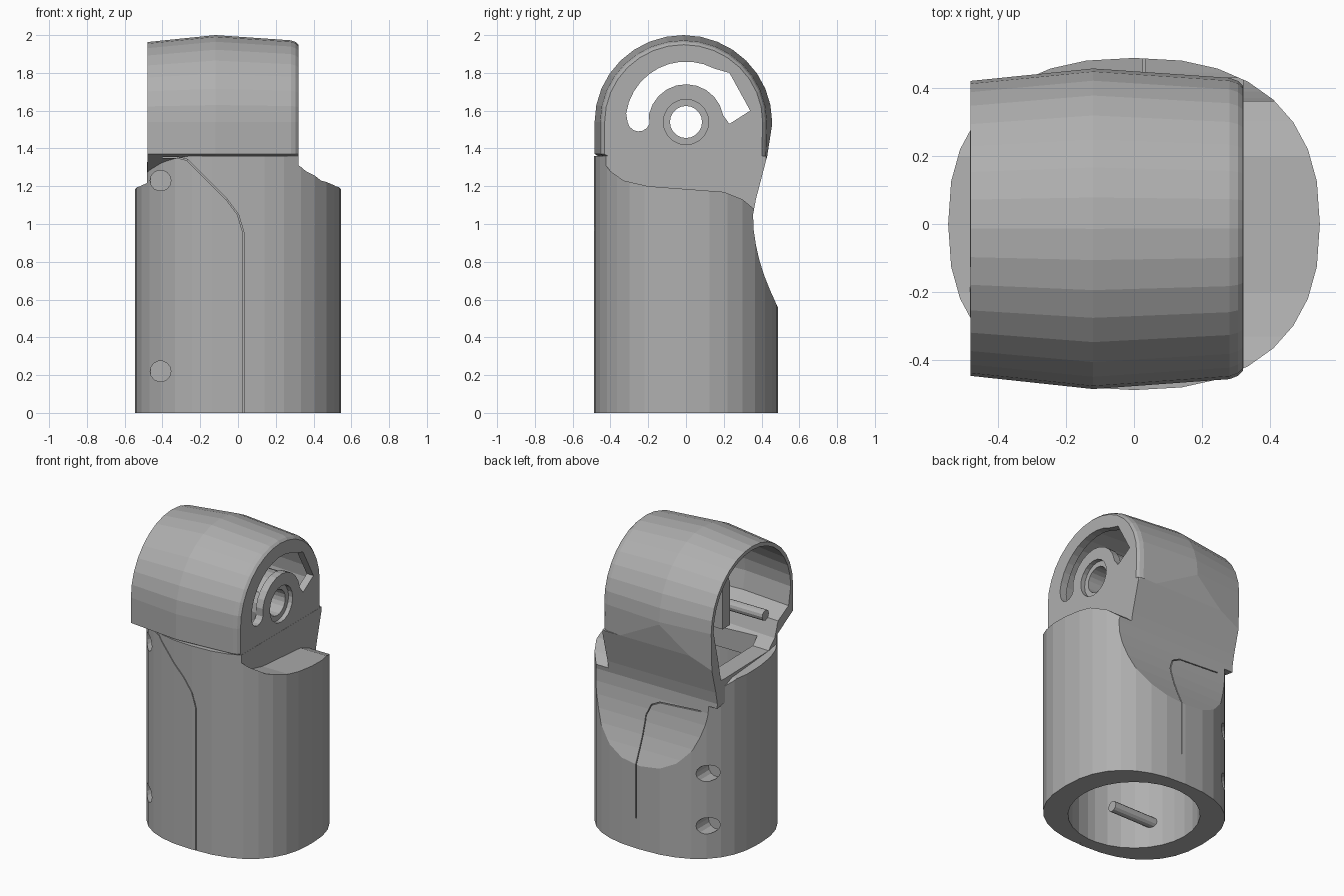
import bpy, bmesh, math
from mathutils import Vector

if "Cube" in bpy.data.objects:
    bpy.data.objects.remove(bpy.data.objects["Cube"], do_unlink=True)

grey = bpy.data.materials.new("plain_grey")
grey.use_nodes = True
colour = (0.43, 0.43, 0.43, 1)
grey.diffuse_color = colour
grey.node_tree.nodes["Principled BSDF"].inputs["Base Color"].default_value = colour

AXIS_Z = 1.54       # height of the pivot axis
HALF_W = 0.545      # body half width
HALF_D = 0.487      # body half depth
POWER = 2.4         # squareness of the body outline


def loft(name, rings):
    """Closed solid through rings of equal point count."""
    bm = bmesh.new()
    rows = [[bm.verts.new(p) for p in ring] for ring in rings]
    n = len(rows[0])
    for a, b in zip(rows, rows[1:]):
        for i in range(n):
            bm.faces.new((a[i], a[(i + 1) % n], b[(i + 1) % n], b[i]))
    bm.faces.new(rows[0])
    bm.faces.new(rows[-1])
    bmesh.ops.recalc_face_normals(bm, faces=bm.faces)
    mesh = bpy.data.meshes.new(name)
    bm.to_mesh(mesh)
    bm.free()
    mesh.materials.append(grey)
    ob = bpy.data.objects.new(name, mesh)
    bpy.context.collection.objects.link(ob)
    return ob


def along_x(name, profile, x0, x1):
    return loft(name, [[(x, y, z) for y, z in profile] for x in (x0, x1)])


def along_y(name, profile, y0, y1):
    return loft(name, [[(x, y, z) for x, z in profile] for y in (y0, y1)])


def along_z(name, profile, z0, z1):
    return loft(name, [[(x, y, z) for x, y in profile] for z in (z0, z1)])


def arc(cx, cy, r, a0, a1, n):
    angles = [math.radians(a0 + (a1 - a0) * i / n) for i in range(n + 1)]
    return [(cx + r * math.cos(a), cy + r * math.sin(a)) for a in angles]


def circle(cx, cy, r, n):
    return arc(cx, cy, r, 0, 360, n)[:-1]


def box(name, x0, x1, y0, y1, z0, z1):
    return along_z(name, [(x0, y0), (x1, y0), (x1, y1), (x0, y1)], z0, z1)


def soften(v):
    return math.copysign(abs(v) ** (2 / POWER), v)


def body_depth(x):
    """Half depth of the body outline at x."""
    return HALF_D * (1 - abs(x / HALF_W) ** POWER) ** (1 / POWER)


def flat_circle(r, low, high):
    """Circle cut by flats at y = low and y = high."""
    a, b = (math.degrees(math.asin(v / r)) for v in (low, high))
    return arc(0, 0, r, a, b, 14) + arc(0, 0, r, 180 - b, 180 - a, 14)


def combine(target, tool, operation):
    mod = target.modifiers.new(operation, 'BOOLEAN')
    mod.operation = operation
    mod.solver = 'EXACT'
    mod.object = tool
    bpy.context.view_layer.objects.active = target
    bpy.ops.object.modifier_apply(modifier=mod.name)
    bpy.data.objects.remove(tool, do_unlink=True)


def cut(tool):
    combine(housing, tool, 'DIFFERENCE')


def add(tool):
    combine(housing, tool, 'UNION')


def barrel(name, sections, inset, lower):
    """Bulged barrel lying along x, each section scaled in y and above the axis."""
    profile = [(y * (0.47 - inset) - 0.014, AXIS_Z + z * (0.46 - inset))
               for y, z in arc(0, 0, 1, 0, 180, 16)] + lower
    return loft(name, [[(x, y * s, AXIS_Z + (z - AXIS_Z) * (s if z > AXIS_Z else 1))
                        for y, z in profile] for x, s in sections])


# Lower sleeve with a squarish round outline, joined to the barrel head
outline = [(HALF_W * soften(x), HALF_D * soften(y)) for x, y in circle(0, 0, 1, 32)]
housing = along_z("housing", outline, 0, 1.36)
add(barrel("barrel", [(-0.48, 0.92), (-0.12, 1), (0.28, 0.94), (0.305, 0.92), (0.32, 0.89)], 0,
           [(-0.484, 1.37), (-0.2, 1.22), (0.2, 1.1), (0.3, 1.03), (0.44, 1.01)]))

# Sloping shoulders either side of the barrel
shoulder = [(-0.7, 1.45), (-0.44, 1.33), (-0.4, 1.28), (-0.33, 1.23), (-0.2, 1.2), (0.2, 1.17),
            (0.3, 1.13), (0.42, 1.03), (0.7, 1.03), (0.7, 2.2), (-0.7, 2.2)]
cut(along_x("left_shoulder_cutter", shoulder, 0.321, 0.8))
cut(along_x("right_shoulder_cutter", shoulder, -0.8, -0.481))

# Concave back
cut(along_x("scoop_cutter",
            [(0.9, 1.52), (0.455, 1.52), (0.43, 1.36), (0.37, 1.13), (0.355, 1.05), (0.358, 0.97),
             (0.37, 0.89), (0.388, 0.81), (0.413, 0.73), (0.445, 0.65), (0.49, 0.55), (0.9, 0.2)],
            -0.8, 0.8))

# Bore, linking passage and barrel cavity
cut(along_z("bore", flat_circle(0.4, -0.399, 0.399), -0.1, 0.53))
cut(along_z("upper_bore", flat_circle(0.4, -0.399, 0.31), 0.5, 1.1))
cut(box("passage", -0.36, 0.25, -0.24, 0.28, 1.05, 1.25))
cut(barrel("cavity", [(-0.6, 0.9), (-0.12, 1), (0.27, 0.94)], 0.03,
           [(-0.43, 1.42), (-0.31, 1.36), (-0.27, 1.26), (-0.2, 1.2), (0.34, 1.19), (0.38, 1.36)]))

# Pivot boss and curved slot in the closed end
add(along_x("pivot_boss", circle(0, AXIS_Z, 0.19, 20), 0.08, 0.3))
cut(along_x("pivot_hole", circle(0, AXIS_Z, 0.085, 20), -0.1, 0.5))
cut(along_x("pivot_recess", circle(0, AXIS_Z, 0.12, 20), 0.29, 0.5))
slot = (arc(0, AXIS_Z, 0.32, 172, 62, 10) + [(0.23, 1.8), (0.34, 1.6), (0.23, 1.53)]
        + arc(0, AXIS_Z, 0.2, 10, 168, 10) + arc(-0.25, 1.55, 0.06, -20, -170, 6))
cut(along_x("slot_cutter", slot, 0.2, 0.5))

# Screw holes: front pair and back pair
for side, heights in ((-1, (0.22, 1.23)), (1, (0.22, 0.57))):
    for z in heights:
        cut(along_y("screw_hole", circle(-0.41, z, 0.055, 14), side * 0.27, side * 0.7))


def groove(points, side):
    """Thin parting line sunk into the front or back surface."""
    for (x0, z0), (x1, z1) in zip(points, points[1:]):
        d = Vector((x1 - x0, z1 - z0)).normalized() * 0.003
        quad = [(x0 - d.y, z0 + d.x), (x1 - d.y, z1 + d.x), (x1 + d.y, z1 - d.x), (x0 + d.y, z0 - d.x)]
        depth = body_depth(max(abs(x0), abs(x1))) - 0.02
        if side > 0 and z1 > 0.6:
            depth = min(depth, 0.345)
        cut(along_y("groove_cutter", quad, side * depth, side * 0.7))


groove([(0.03, -0.01), (0.03, 0.95), (0, 1.05), (-0.06, 1.13), (-0.27, 1.34), (-0.32, 1.352), (-0.4, 1.352)], -1)
groove([(0.03, 0.2), (0.03, 0.85), (0, 0.92), (-0.06, 0.95), (-0.36, 0.97)], 1)

# Inner pegs and guide block
along_x("lower_peg", circle(-0.23, 0.17, 0.035, 12), -0.38, -0.02)
along_x("upper_peg", circle(-0.24, 1.4, 0.035, 12), -0.42, 0.28)
along_x("guide_block", [(-0.18, 1.3), (-0.1, 1.3), (-0.1, 1.68), (-0.15, 1.66), (-0.18, 1.58)], -0.2, 0.28)
